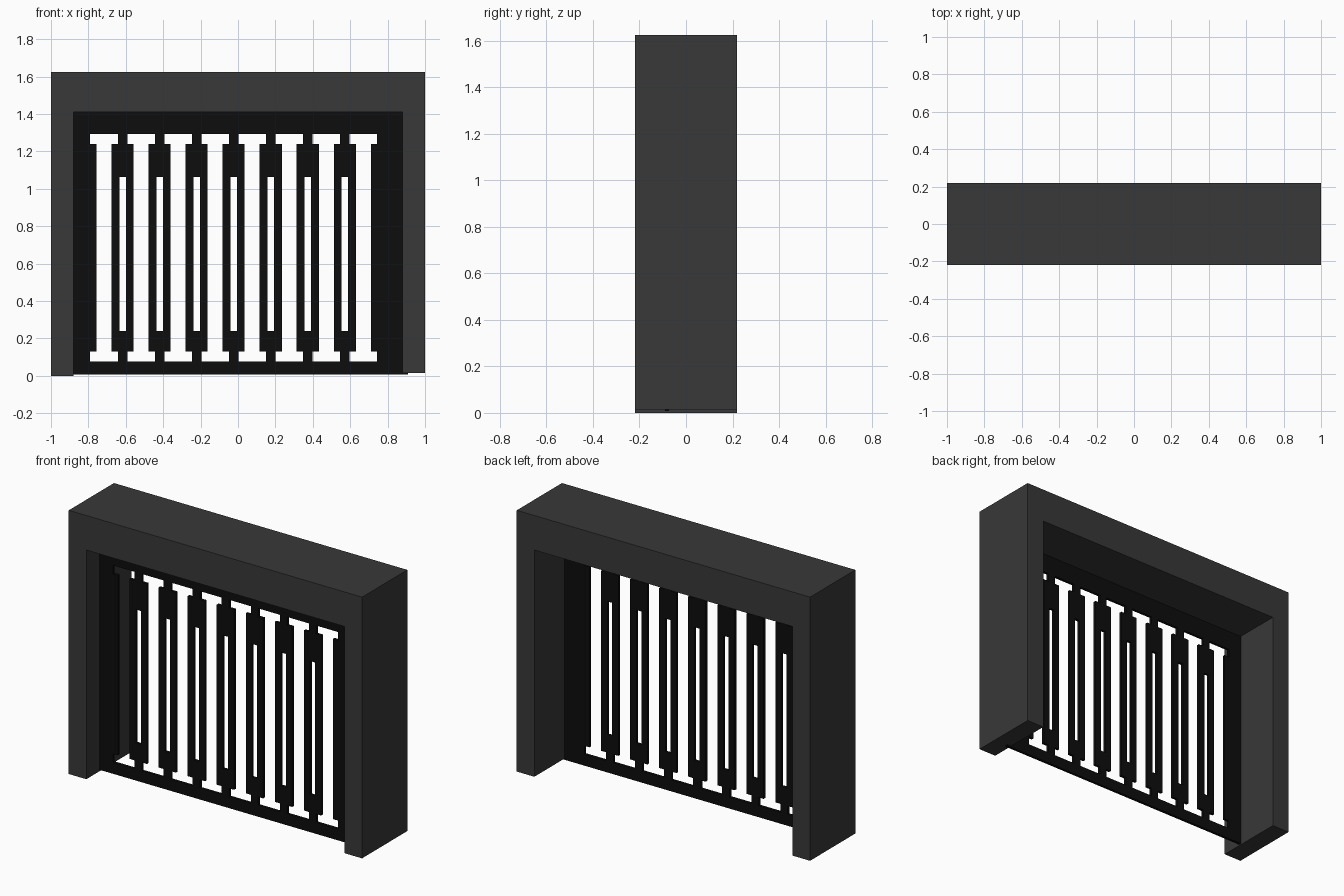
import bpy
import math

if "Cube" in bpy.data.objects:
    bpy.data.objects.remove(bpy.data.objects["Cube"])


def material(name, v):
    m = bpy.data.materials.new(name)
    m.diffuse_color = (v, v, v, 1)
    m.use_nodes = True
    m.node_tree.nodes["Principled BSDF"].inputs["Base Color"].default_value = m.diffuse_color
    return m


def rect(x0, x1, z0, z1):
    return [(x0, z0), (x1, z0), (x1, z1), (x0, z1)]


def plate(name, outlines, y0, y1, mat):
    """Flat x-z outlines (first is the border, others are holes) given a depth y0..y1."""
    cu = bpy.data.curves.new(name, 'CURVE')
    cu.dimensions = '2D'
    cu.fill_mode = 'BOTH'
    cu.extrude = (y1 - y0) / 2
    for pts in outlines:
        sp = cu.splines.new('POLY')
        sp.points.add(len(pts) - 1)
        for p, (x, z) in zip(sp.points, pts):
            p.co = (x, z, 0, 1)
        sp.use_cyclic_u = True
    ob = bpy.data.objects.new(name, cu)
    bpy.context.collection.objects.link(ob)
    ob.rotation_euler = (math.pi / 2, 0, 0)
    ob.location.y = (y0 + y1) / 2
    bpy.ops.object.select_all(action='DESELECT')
    ob.select_set(True)
    bpy.context.view_layer.objects.active = ob
    bpy.ops.object.convert(target='MESH')
    ob = bpy.context.object
    ob.name = name
    ob.data.materials.clear()
    ob.data.materials.append(mat)
    for f in ob.data.polygons:
        f.use_smooth = False
    return ob


# Portal frame: two posts and a lintel, right post slightly shorter
frame = [(-1, 0), (-0.88, 0), (-0.88, 1.412), (0.88, 1.412),
         (0.88, 0.015), (1, 0.015), (1, 1.625), (-1, 1.625)]
plate("portal_frame", [frame], -0.22, 0.22, material("dark_grey", 0.04))

# Thin gate panel with I-shaped openings and narrow slits between them
PITCH = 0.198
holes = []
for i in range(8):
    c = -0.716 + i * PITCH
    w, s = 0.074, 0.04
    half = [(w, 0.078), (w, 0.13), (s, 0.13), (s, 1.24), (w, 1.24), (w, 1.292)]
    holes.append([(c + x, z) for x, z in half] +
                 [(c - x, z) for x, z in reversed(half)])
    if i < 7:
        m = c + PITCH / 2
        holes.append(rect(m - 0.017, m + 0.017, 0.24, 1.062))
plate("gate_panel", [rect(-0.93, 0.91, 0.008, 1.43)] + holes,
      -0.09, -0.073, material("near_black", 0.004))
